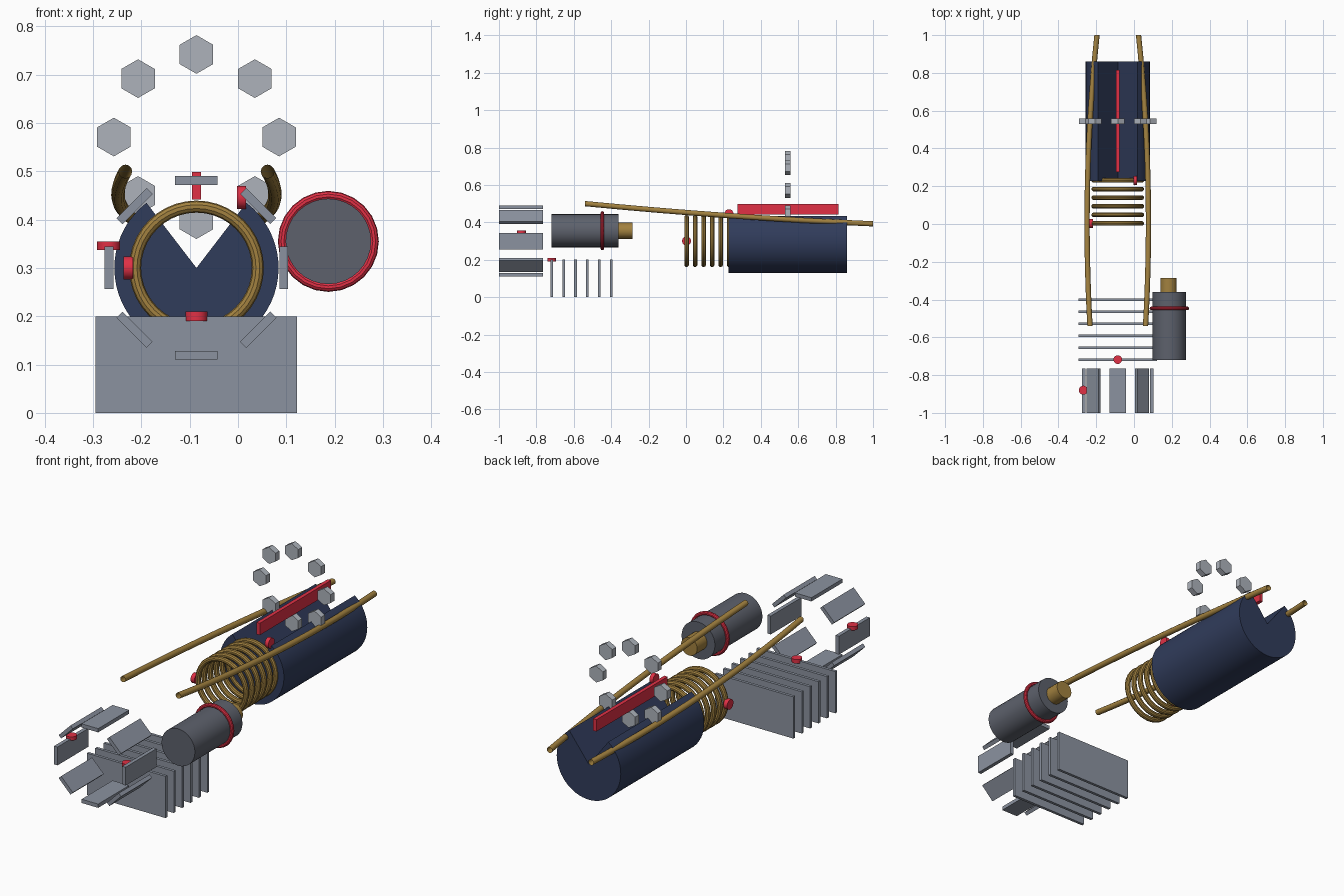
import bpy, bmesh, math
from math import sin, cos, pi, radians
from mathutils import Matrix

if "Cube" in bpy.data.objects:
    bpy.data.objects.remove(bpy.data.objects["Cube"])

CX, CZ = -0.086, 0.30          # main axis


def mat(name, r, g, b):
    m = bpy.data.materials.new(name)
    m.diffuse_color = (r, g, b, 1)
    m.use_nodes = True
    m.node_tree.nodes["Principled BSDF"].inputs["Base Color"].default_value = m.diffuse_color
    return m


NAVY = mat("navy", 0.03, 0.045, 0.105)
GOLD = mat("gold", 0.36, 0.22, 0.05)
RED = mat("red", 0.75, 0.03, 0.06)
STEEL = mat("steel", 0.26, 0.29, 0.35)
DARK = mat("dark_steel", 0.11, 0.12, 0.15)
LIGHT = mat("light_steel", 0.42, 0.45, 0.50)

ROT = {'X': Matrix.Rotation(pi / 2, 4, 'Y'),
       'Y': Matrix.Rotation(pi / 2, 4, 'X'),
       'Z': Matrix.Identity(4)}


def finish(name, bm, m, smooth=False):
    bmesh.ops.recalc_face_normals(bm, faces=bm.faces)
    me = bpy.data.meshes.new(name)
    bm.to_mesh(me)
    bm.free()
    me.materials.append(m)
    ob = bpy.data.objects.new(name, me)
    bpy.context.collection.objects.link(ob)
    if smooth:
        bpy.ops.object.select_all(action='DESELECT')
        ob.select_set(True)
        bpy.context.view_layer.objects.active = ob
        bpy.ops.object.shade_smooth_by_angle(angle=radians(35))
    return ob


def box(name, loc, size, m, rot_y=0.0):
    bm = bmesh.new()
    bmesh.ops.create_cube(bm, size=1, matrix=Matrix.Translation(loc)
                          @ Matrix.Rotation(rot_y, 4, 'Y') @ Matrix.Diagonal((*size, 1)))
    return finish(name, bm, m)


def cyl(name, loc, r, depth, axis, m, n=32):
    bm = bmesh.new()
    bmesh.ops.create_cone(bm, cap_ends=True, segments=n, radius1=r, radius2=r, depth=depth,
                          matrix=Matrix.Translation(loc) @ ROT[axis])
    return finish(name, bm, m, smooth=n > 6)


def ring(name, loc, major, minor, m, n=40, k=10):
    bm = bmesh.new()
    rows = []
    for i in range(n):
        a = 2 * pi * i / n
        rows.append([bm.verts.new((loc[0] + (major + minor * cos(b)) * cos(a),
                                   loc[1] + minor * sin(b),
                                   loc[2] + (major + minor * cos(b)) * sin(a)))
                     for b in (2 * pi * j / k for j in range(k))])
    for i in range(n):
        p, q = rows[i], rows[(i + 1) % n]
        for j in range(k):
            bm.faces.new((p[j], q[j], q[(j + 1) % k], p[(j + 1) % k]))
    return finish(name, bm, m, smooth=True)


# notched body: pie-shaped profile extruded along y
bm = bmesh.new()
gap, steps = radians(37.5), 48
prof = [(CX, CZ)]
for i in range(steps + 1):
    a = gap + (2 * pi - 2 * gap) * i / steps
    prof.append((CX + 0.17 * sin(a), CZ + 0.17 * cos(a)))
face = bm.faces.new([bm.verts.new((x, 0.228, z)) for x, z in prof])
ext = bmesh.ops.extrude_face_region(bm, geom=[face])
bmesh.ops.translate(bm, vec=(0, 0.632, 0),
                    verts=[v for v in ext["geom"] if isinstance(v, bmesh.types.BMVert)])
finish("notched_body", bm, NAVY, smooth=True)

# red blade above the notch
box("blade", (CX, 0.545, 0.4705), (0.018, 0.54, 0.057), RED)

# coil rings
for i in range(6):
    ring(f"coil_ring_{i + 1}", (CX, 0.003 + 0.0455 * i, CZ), 0.127, 0.0125, GOLD)

# circle of hexagonal nuts
for i in range(8):
    a = i * pi / 4
    bm = bmesh.new()
    top, bot = [], []
    for j in range(6):
        b = j * pi / 3
        x = CX + 0.171 * sin(a) + 0.04 * sin(b)
        z = 0.571 + 0.171 * cos(a) + 0.04 * cos(b)
        top.append(bm.verts.new((x, 0.53, z)))
        bot.append(bm.verts.new((x, 0.559, z)))
    bm.faces.new(top)
    bm.faces.new(bot)
    for j in range(6):
        k = (j + 1) % 6
        bm.faces.new((top[j], top[k], bot[k], bot[j]))
    finish(f"hex_nut_{i + 1}", bm, LIGHT)

# circle of flat plates at the front
for i in range(8):
    a = i * pi / 4
    box(f"front_plate_{i + 1}", (CX + 0.181 * sin(a), -0.8825, CZ + 0.181 * cos(a)),
        (0.088, 0.235, 0.018), STEEL, rot_y=a)

# cooling fins
for i in range(6):
    box(f"fin_{i + 1}", (CX, -0.718 + 0.0635 * i, 0.1), (0.417, 0.014, 0.2), STEEL)

# side canister with band and tip
cyl("canister", (0.187, -0.54, 0.355), 0.0885, 0.36, 'Y', DARK)
ring("canister_band", (0.187, -0.447, 0.355), 0.095, 0.0095, RED, n=24)
cyl("canister_tip", (0.183, -0.323, 0.355), 0.043, 0.076, 'Y', GOLD, n=24)

# red buttons
cyl("coil_button_left", (-0.227, 0.003, 0.30), 0.024, 0.02, 'X', RED, n=20)
cyl("coil_button_right", (0.007, 0.23, 0.446), 0.024, 0.019, 'X', RED, n=20)
cyl("fin_button", (CX, -0.718, 0.20), 0.023, 0.019, 'Z', RED, n=20)
cyl("plate_button", (-0.268, -0.88, 0.346), 0.024, 0.018, 'Z', RED, n=20)


# two bowed rails, mirrored about the main axis
def quad(y, f0, f1, f2, y0=-0.54, y1=0.1, y2=1.0):
    d1, d2 = (f1 - f0) / (y1 - y0), (f2 - f1) / (y2 - y1)
    return f0 + d1 * (y - y0) + (d2 - d1) / (y2 - y0) * (y - y0) * (y - y1)


for side, label in ((-1, "left"), (1, "right")):
    bm = bmesh.new()
    rows = []
    for i in range(17):
        y = -0.54 + 1.54 * i / 16
        x = CX + side * quad(y, 0.147, 0.162, 0.11)
        z = quad(y, 0.50, 0.445, 0.392)
        rows.append([bm.verts.new((x + 0.014 * cos(j * pi / 6), y, z + 0.014 * sin(j * pi / 6)))
                     for j in range(12)])
    for p, q in zip(rows, rows[1:]):
        for j in range(12):
            k = (j + 1) % 12
            bm.faces.new((p[j], q[j], q[k], p[k]))
    finish(f"rail_{label}", bm, GOLD, smooth=True)
